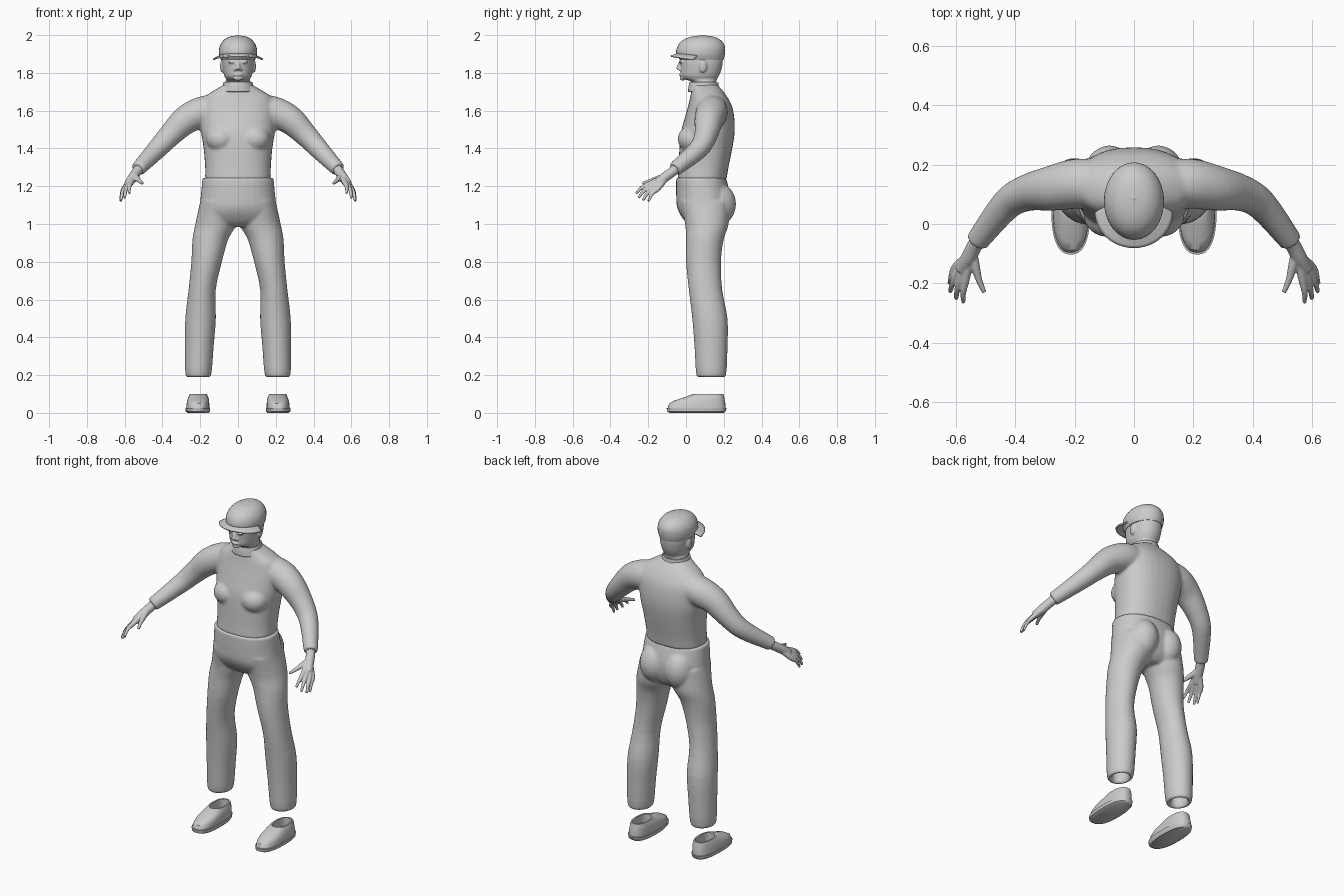
import bpy, bmesh, math
from mathutils import Vector, Matrix

cube = bpy.data.objects.get("Cube")
if cube:
    bpy.data.objects.remove(cube, do_unlink=True)

# Single plain grey
grey = bpy.data.materials.new("plain grey")
grey.use_nodes = True
COLOUR = (0.6, 0.6, 0.6, 1)
grey.diffuse_color = COLOUR
grey.node_tree.nodes["Principled BSDF"].inputs["Base Color"].default_value = COLOUR


def finish(name, bm, voxel=0, smooth=4, thickness=0):
    """Turn a bmesh into an object; voxel > 0 fuses overlapping pieces."""
    bmesh.ops.recalc_face_normals(bm, faces=bm.faces)
    mesh = bpy.data.meshes.new(name)
    bm.to_mesh(mesh)
    bm.free()
    mesh.materials.append(grey)
    ob = bpy.data.objects.new(name, mesh)
    bpy.context.collection.objects.link(ob)
    if thickness:
        mod = ob.modifiers.new("thickness", 'SOLIDIFY')
        mod.thickness = thickness
        mod.offset = 0
    if voxel:
        mod = ob.modifiers.new("fuse", 'REMESH')
        mod.mode = 'VOXEL'
        mod.voxel_size = voxel
        mod.use_smooth_shade = True
        mod = ob.modifiers.new("relax", 'SMOOTH')
        mod.factor = 0.5
        mod.iterations = smooth
    else:
        bpy.ops.object.select_all(action='DESELECT')
        ob.select_set(True)
        bpy.context.view_layer.objects.active = ob
        bpy.ops.object.shade_smooth_by_angle(angle=math.radians(40))
    return ob


def dense(rows, steps):
    """Catmull-Rom interpolation between section rows."""
    out = []
    for i in range(len(rows) - 1):
        a, b, c, d = (rows[max(i - 1, 0)], rows[i], rows[i + 1],
                      rows[min(i + 2, len(rows) - 1)])
        for s in range(steps):
            t = s / steps
            out.append([0.5 * (2*q + (r - p)*t + (2*p - 5*q + 4*r - w)*t*t
                               + (3*q - p - 3*r + w)*t**3)
                        for p, q, r, w in zip(a, b, c, d)])
    return out + [list(rows[-1])]


def bridge(bm, rings, cap=True):
    n = len(rings[0])
    for r, q in zip(rings, rings[1:]):
        for i in range(n):
            j = (i + 1) % n
            bm.faces.new((r[i], r[j], q[j], q[i]))
    if cap:
        bm.faces.new(rings[0])
        bm.faces.new(rings[-1])


def loft(bm, rows, power=2.0, steps=4, n=32, cap=True):
    """Stacked sections, each row = z, centre x, half width, front y, back y."""
    rings = []
    for z, cx, rx, y0, y1 in dense(rows, steps):
        ring = []
        for i in range(n):
            a = math.tau * i / n
            c, s = math.cos(a), math.sin(a)
            ring.append(bm.verts.new((
                cx + rx * math.copysign(abs(c) ** (2 / power), c),
                (y0 + y1) / 2 + (y1 - y0) / 2 * math.copysign(abs(s) ** (2 / power), s), z)))
        rings.append(ring)
    bridge(bm, rings, cap)


def tube(bm, rows, steps=4, n=16):
    """Limb along a path, each row = x, y, z, radius."""
    pts = dense(rows, steps)
    rings = []
    for i, p in enumerate(pts):
        way = Vector(pts[min(i + 1, len(pts) - 1)][:3]) - Vector(pts[max(i - 1, 0)][:3])
        turn = way.to_track_quat('Z', 'Y')
        rings.append([bm.verts.new(Vector(p[:3]) + turn @ Vector(
            (p[3] * math.cos(math.tau * k / n), p[3] * math.sin(math.tau * k / n), 0)))
            for k in range(n)])
    bridge(bm, rings)


def ball(bm, centre, size):
    bmesh.ops.create_uvsphere(bm, u_segments=24, v_segments=14, radius=1,
                              matrix=Matrix.Translation(centre) @ Matrix.Diagonal((*size, 1)))


def flip(rows, side, k=0):
    return [[v * side if i == k else v for i, v in enumerate(r)] for r in rows]


# Shirt: torso, chest and sleeves fused together
bm = bmesh.new()
loft(bm, [(1.235, 0, .175, -.045, .215), (1.3, 0, .174, -.04, .225),
          (1.4, 0, .182, -.035, .245), (1.48, 0, .195, -.028, .257),
          (1.55, 0, .2, -.01, .257), (1.62, 0, .2, .01, .245),
          (1.67, 0, .18, .022, .22), (1.705, 0, .13, .028, .195),
          (1.74, 0, .07, .025, .165)], power=2.3)
sleeve = [(.13, .135, 1.6, .085), (.2, .135, 1.588, .084), (.28, .12, 1.548, .076),
          (.36, .105, 1.47, .062), (.43, .065, 1.395, .053), (.53, -.06, 1.29, .039)]
for side in (1, -1):
    tube(bm, flip(sleeve, side), n=24)
    ball(bm, (side * .09, .03, 1.45), (.08, .074, .07))
finish("shirt", bm, .008, 8)

# Trousers: hips, seat and hollow legs fused together
bm = bmesh.new()
loft(bm, [(1.245, 0, .188, -.052, .212), (1.15, 0, .197, -.052, .235),
          (1.08, 0, .205, -.045, .235), (1.02, 0, .2, -.01, .215),
          (.985, 0, .1, .03, .18)], power=2.2)
leg = [(1.12, .105, .095, -.03, .23), (1.0, .118, .108, -.005, .226),
       (.92, .146, .095, 0, .2), (.8, .166, .081, 0, .185), (.65, .19, .072, .015, .192),
       (.5, .198, .081, .033, .22), (.35, .205, .076, .045, .22), (.2, .21, .068, .055, .212),
       (.2, .21, .045, .08, .187), (.26, .21, .045, .08, .187)]
for side in (1, -1):
    loft(bm, flip(leg, side, 1), steps=3)
    ball(bm, (side * .082, .165, 1.105), (.088, .1, .115))
finish("trousers", bm, .008, 5)

# Head and neck with nose, brows, lips, chin and ears
bm = bmesh.new()
loft(bm, [(1.69, 0, .066, .04, .155), (1.75, 0, .066, .03, .16), (1.768, 0, .064, -.012, .165),
          (1.785, 0, .073, -.027, .175), (1.82, 0, .08, -.03, .188),
          (1.87, 0, .084, -.032, .195), (1.93, 0, .075, -.02, .185)], power=2.2)
tube(bm, [(0, -.026, 1.86, .009), (0, -.036, 1.835, .012), (0, -.038, 1.818, .015)])
ball(bm, (0, -.027, 1.79), (.026, .01, .008))
ball(bm, (0, -.018, 1.771), (.025, .014, .012))
for side in (1, -1):
    ball(bm, (side * .014, -.031, 1.819), (.01, .011, .008))
    ball(bm, (side * .032, -.026, 1.858), (.022, .011, .007))
    ball(bm, (side * .085, .09, 1.835), (.01, .02, .034))
finish("head", bm, .005, 3)

# Collar band
bm = bmesh.new()
loft(bm, [(1.7, 0, .088, .015, .178), (1.725, 0, .078, .017, .17), (1.75, 0, .073, .022, .167)],
     cap=False)
finish("collar", bm, thickness=.008)

# Cap crown
bm = bmesh.new()
loft(bm, [(1.868, 0, .09, -.03, .198), (1.9, 0, .101, -.052, .206), (1.94, 0, .097, -.045, .206),
          (1.972, 0, .077, -.018, .185), (1.991, 0, .047, .025, .15), (1.998, 0, .01, .075, .1)])
ball(bm, (0, .088, 1.996), (.01, .01, .004))
finish("cap_crown", bm)

# Cap peak, drooping at both sides
bm = bmesh.new()
STEPS, SPANS = 24, 4
grid = []
for i in range(STEPS + 1):
    a = math.pi * i / STEPS
    inner = Vector((.092 * math.cos(a), .06 - .1 * math.sin(a), 1.89 + .012 * math.sin(a)))
    outer = Vector((.13 * math.cos(a), .04 - .12 * math.sin(a), 1.87 + .018 * math.sin(a)))
    grid.append([bm.verts.new(inner.lerp(outer, k / SPANS)) for k in range(SPANS + 1)])
for r, q in zip(grid, grid[1:]):
    for k in range(SPANS):
        bm.faces.new((r[k], r[k + 1], q[k + 1], q[k]))
finish("cap_peak", bm, thickness=.008)

# Hands and shoes
FINGERS = [((.602, -.145, 1.19), (.622, -.2, 1.12), .0095),
           ((.595, -.165, 1.195), (.62, -.228, 1.125), .0105),
           ((.582, -.18, 1.205), (.6, -.252, 1.138), .0105),
           ((.568, -.188, 1.215), (.575, -.265, 1.162), .01)]
SHOE = [(0, .21, .055, -.085, .2), (.008, .213, .064, -.1, .21), (.026, .213, .066, -.103, .214),
        (.027, .213, .061, -.096, .209), (.05, .212, .06, -.088, .208), (.066, .211, .058, -.06, .205),
        (.085, .21, .052, .0, .202), (.1, .21, .045, .035, .198),
        (.1, .21, .037, .05, .188), (.05, .21, .037, .05, .188)]
for side, label in ((1, "left"), (-1, "right")):
    bm = bmesh.new()
    tube(bm, flip([(.5, -.025, 1.32, .028), (.535, -.07, 1.278, .026),
                   (.558, -.115, 1.245, .026), (.582, -.155, 1.212, .022)], side))
    for base, tip, r in FINGERS:
        wrist = Vector((.552, -.105, 1.25))
        mid = Vector(base).lerp(Vector(tip), .5) + Vector((.004, -.005, .006))
        tube(bm, flip([(*wrist, .018), (*base, r * 1.4), (*mid, r), (*tip, r * .7)], side), n=12)
    tube(bm, flip([(.545, -.1, 1.255, .018), (.533, -.15, 1.24, .015),
                   (.522, -.19, 1.228, .011), (.505, -.23, 1.215, .008)], side), n=12)
    finish(label + "_hand", bm, .004, 2)

    bm = bmesh.new()
    loft(bm, flip(SHOE, side, 1), power=2.5, steps=1, n=40)
    finish(label + "_shoe", bm)
